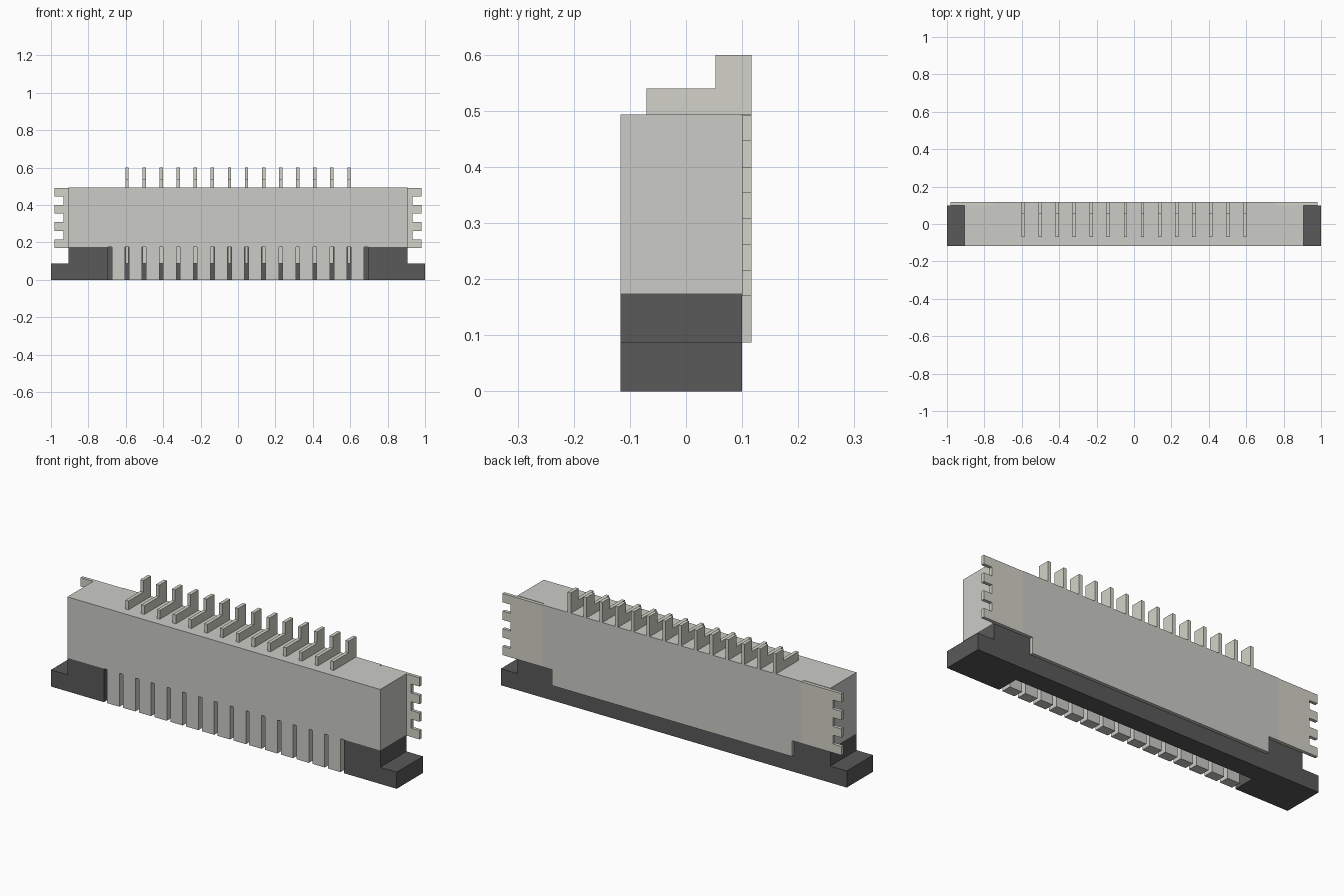
import bpy
import bmesh
from mathutils import Vector

if "Cube" in bpy.data.objects:
    bpy.data.objects.remove(bpy.data.objects["Cube"])


def material(name, rgb):
    mat = bpy.data.materials.new(name)
    mat.diffuse_color = (*rgb, 1)
    mat.use_nodes = True
    mat.node_tree.nodes["Principled BSDF"].inputs["Base Color"].default_value = mat.diffuse_color
    return mat


DARK = material("dark_plastic", (0.10, 0.10, 0.10))
LIGHT = material("light_plastic", (0.60, 0.60, 0.57))
METAL = material("metal", (0.65, 0.65, 0.58))


def prism(name, profile, axis, lo, hi, mat=None):
    """Extrude a 2D profile along an axis: 'x' takes (y, z), 'y' takes (x, z)."""
    place = (lambda a, b: (lo, a, b)) if axis == 'x' else (lambda a, b: (a, lo, b))
    step = Vector((hi - lo, 0, 0)) if axis == 'x' else Vector((0, hi - lo, 0))
    bm = bmesh.new()
    face = bm.faces.new([bm.verts.new(place(a, b)) for a, b in profile])
    out = bmesh.ops.extrude_face_region(bm, geom=[face])
    moved = [v for v in out["geom"] if isinstance(v, bmesh.types.BMVert)]
    bmesh.ops.translate(bm, verts=moved, vec=step)
    bmesh.ops.recalc_face_normals(bm, faces=bm.faces)
    mesh = bpy.data.meshes.new(name)
    bm.to_mesh(mesh)
    bm.free()
    obj = bpy.data.objects.new(name, mesh)
    bpy.context.collection.objects.link(obj)
    if mat:
        mesh.materials.append(mat)
    return obj


def box(name, x0, x1, y0, y1, z0, z1, mat=None):
    return prism(name, [(x0, z0), (x1, z0), (x1, z1), (x0, z1)], 'y', y0, y1, mat)


FRONT, BACK, REAR = -0.117, 0.10, 0.117
STEP, SEAM, TOP = 0.087, 0.175, 0.494

# Stepped dark base with a slot open to the front and underneath
base = prism("base", [(-1, 0), (1, 0), (1, STEP), (0.905, STEP), (0.905, SEAM),
                      (-0.905, SEAM), (-0.905, STEP), (-1, STEP)],
             'y', FRONT, BACK, DARK)
cutter = box("slot_cutter", -0.694, 0.694, FRONT - 0.1, 0.0, -0.1, SEAM + 0.1)
cutter.hide_render = True
cutter.hide_viewport = True
cutter.display_type = 'WIRE'
cut = base.modifiers.new("slot", 'BOOLEAN')
cut.operation = 'DIFFERENCE'
cut.solver = 'EXACT'
cut.object = cutter

# Main housing and the rear plate that drops over the base
box("housing", -0.905, 0.905, FRONT, BACK, SEAM, TOP, LIGHT)
prism("rear_plate", [(-0.694, STEP), (0.694, STEP), (0.694, 0.17), (0.75, 0.17),
                     (0.75, TOP), (-0.75, TOP), (-0.75, 0.17), (-0.694, 0.17)],
      'y', BACK, REAR, LIGHT)

# Comb-edged solder tabs at both ends
for side, s in (("left", -1), ("right", 1)):
    comb = [(0.75, 0.17)]
    for i in range(4):
        z = 0.17 + i * 0.092
        comb += [(0.98, z), (0.98, z + 0.046)]
        if i < 3:
            comb += [(0.932, z + 0.046), (0.932, z + 0.092)]
    comb.append((0.75, 0.17 + 3 * 0.092 + 0.046))
    prism(f"{side}_solder_tab", [(s * x, z) for x, z in comb], 'y', BACK, REAR, METAL)

# Row of contacts and, between them, the front teeth
PITCH, COUNT = 0.0913, 14
pin_profile = [(-0.07, STEP), (0.0, STEP), (0.0, SEAM + 0.05), (0.09, SEAM + 0.05),
               (0.09, TOP), (REAR, TOP), (REAR, 0.6), (0.053, 0.6),
               (0.053, 0.54), (-0.07, 0.54)]
for i in range(COUNT):
    x = (i - (COUNT - 1) / 2) * PITCH
    prism(f"contact_{i + 1}", pin_profile, 'x', x - 0.009, x + 0.009, METAL)
for i in range(COUNT + 1):
    x = (i - COUNT / 2) * PITCH
    half = (PITCH - 0.020) / 2
    box(f"front_tooth_{i + 1}", x - half, x + half, FRONT, -0.065, 0, SEAM, LIGHT)
